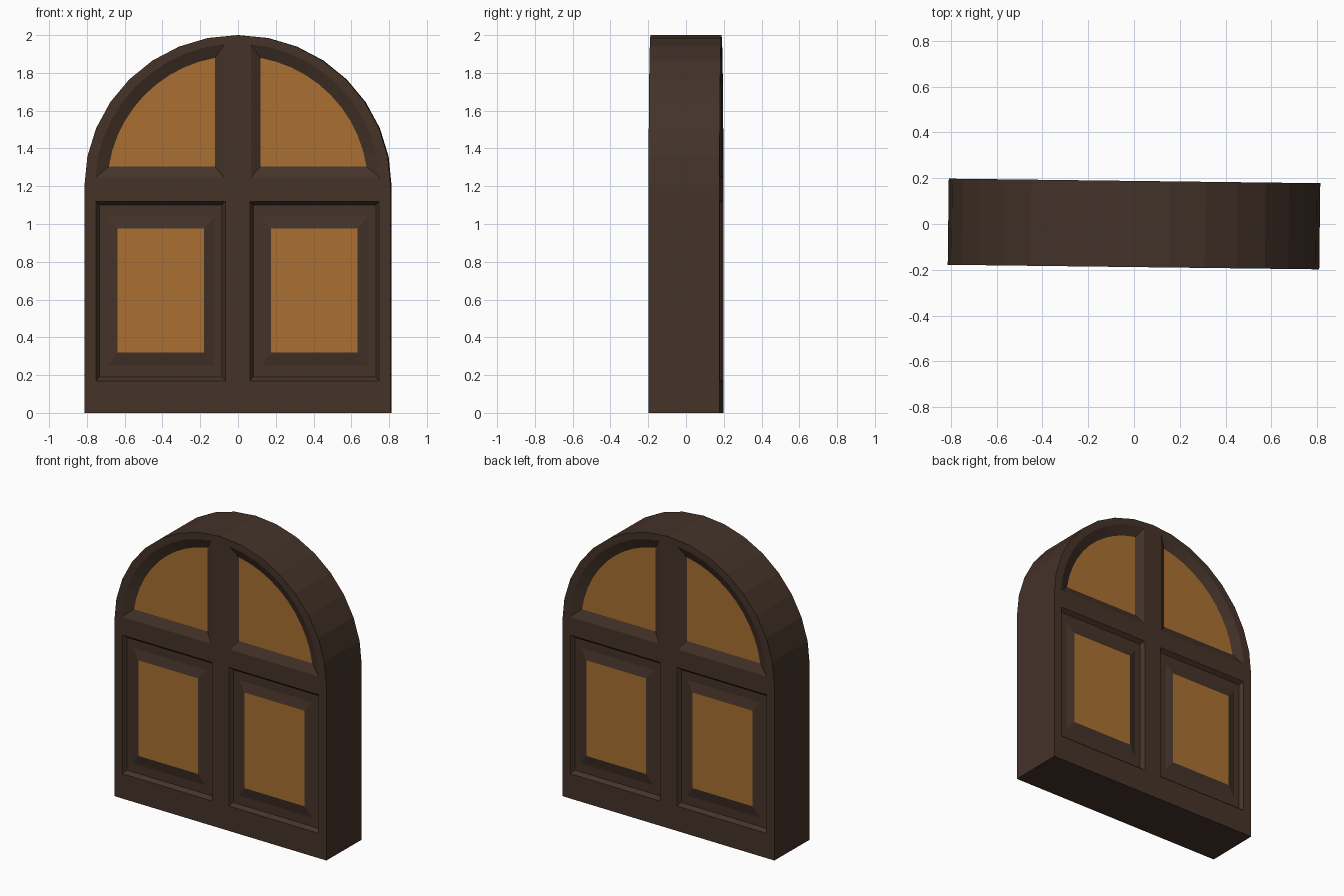
import bpy, bmesh, math
from mathutils import Matrix

if "Cube" in bpy.data.objects:
    bpy.data.objects.remove(bpy.data.objects["Cube"])

HALF_W, SPRING, RISE, HALF_D = 0.811, 1.2, 0.8, 0.188


def material(name, rgb):
    m = bpy.data.materials.new(name)
    m.diffuse_color = (*rgb, 1)
    m.use_nodes = True
    m.node_tree.nodes["Principled BSDF"].inputs["Base Color"].default_value = m.diffuse_color
    return m


def arch_outline():
    pts = [(-HALF_W, 0), (HALF_W, 0)]
    for i in range(17):
        a = math.pi * i / 16
        pts.append((HALF_W * math.cos(a), SPRING + RISE * math.sin(a)))
    return pts


def rect(x0, x1, z0, z1):
    return [(x0, z0), (x1, z0), (x1, z1), (x0, z1)]


def quarter(x0, z0, r, n=10):
    # quarter-round light: square corner plus an arc about the spring centre
    a0, a1 = math.asin((z0 - SPRING) / r), math.acos(x0 / r)
    pts = [(x0, z0)]
    for i in range(n + 1):
        a = a0 + (a1 - a0) * i / n
        pts.append((r * math.cos(a), SPRING + r * math.sin(a)))
    return pts


# Each panel is a list of (profile, recess depth) rings, ending at the amber pane
LOWER = [(rect(0.065, 0.75, 0.17, 1.12), 0),
         (rect(0.083, 0.732, 0.19, 1.10), 0.025),
         (rect(0.125, 0.69, 0.25, 1.04), 0.025),
         (rect(0.177, 0.635, 0.32, 0.975), 0.01)]
UPPER = [(quarter(0.07, 1.245, 0.755), 0),
         (quarter(0.12, 1.305, 0.69), 0.03)]

bm = bmesh.new()


def ring(pts, y, flip):
    # flip = +1 front, -1 back
    verts = [bm.verts.new((x, y * flip, z)) for x, z in pts]
    n = len(verts)
    return verts, [bm.edges.new((verts[i], verts[(i + 1) % n])) for i in range(n)]


def bridge(a, b):
    n = len(a)
    for i in range(n):
        j = (i + 1) % n
        bm.faces.new((a[i], a[j], b[j], b[i]))


def panelled_face(flip):
    outer, edges = ring(arch_outline(), -HALF_D, flip)
    fill_edges = list(edges)
    for panel in (LOWER, UPPER):
        for side in (1, -1):
            prev = None
            for pts, depth in panel:
                verts, e = ring([(x * side, z) for x, z in pts], -HALF_D + depth, flip)
                if prev is None:
                    fill_edges += e
                else:
                    bridge(prev, verts)
                prev = verts
            bm.faces.new(prev).material_index = 1  # amber pane
    # flat frame surface around the four openings
    bmesh.ops.triangle_fill(bm, edges=fill_edges, use_beauty=True, normal=(0, -flip, 0))
    return outer


# Front, back and the wall between them
bridge(panelled_face(1), panelled_face(-1))
bmesh.ops.recalc_face_normals(bm, faces=bm.faces[:])

# The whole window sits very slightly turned
bm.transform(Matrix.Rotation(-0.0123, 4, 'Z'))

mesh = bpy.data.meshes.new("arched_window")
bm.to_mesh(mesh)
bm.free()
mesh.materials.append(material("dark brown wood", (0.058, 0.033, 0.022)))
mesh.materials.append(material("amber glass", (0.40, 0.162, 0.031)))
obj = bpy.data.objects.new("arched_window", mesh)
bpy.context.collection.objects.link(obj)
